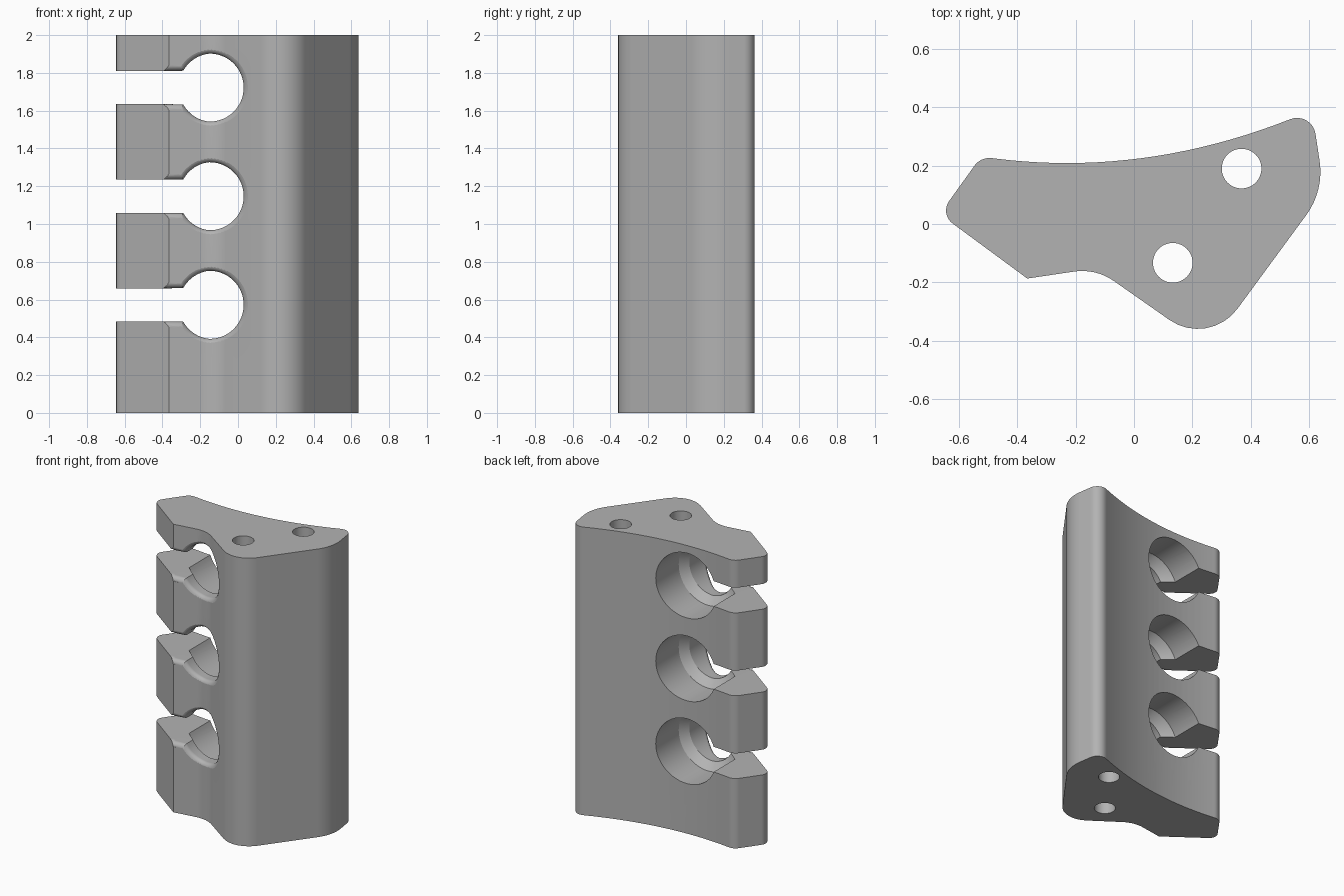
import bpy
import bmesh
from math import asin, cos, sin, pi, tan
from mathutils import Vector

cube = bpy.data.objects.get("Cube")
if cube:
    bpy.data.objects.remove(cube, do_unlink=True)

HEIGHT = 2.0
BORE_X = -0.155
SLOT = 0.0875      # half height of each slot
SLOT_START = -0.395
FILLET = 0.03


def round_corners(corners, steps=8):
    """Turn (x, y, radius) corners into a polygon with arc corners."""
    points = []
    for i, (x, y, radius) in enumerate(corners):
        p = Vector((x, y))
        if radius == 0:
            points.append(p)
            continue
        a = (Vector(corners[i - 1][:2]) - p).normalized()
        b = (Vector(corners[(i + 1) % len(corners)][:2]) - p).normalized()
        half = a.angle(b) / 2
        centre = p + (a + b).normalized() * radius / sin(half)
        start = p + a * radius / tan(half) - centre
        end = p + b * radius / tan(half) - centre
        sweep = start.angle(end)
        for k in range(steps + 1):
            t = k / steps
            arc = (start * sin((1 - t) * sweep) + end * sin(t * sweep)) / sin(sweep)
            points.append(centre + arc)
    return points


def loft(name, rings):
    """Skin a list of equal rings, cap both ends and face outwards."""
    bm = bmesh.new()
    rows = [[bm.verts.new(p) for p in ring] for ring in rings]
    n = len(rows[0])
    for low, high in zip(rows, rows[1:]):
        for i in range(n):
            j = (i + 1) % n
            bm.faces.new((low[i], low[j], high[j], high[i]))
    bm.faces.new(rows[0][::-1])
    bm.faces.new(rows[-1])
    if bm.calc_volume(signed=True) < 0:
        bmesh.ops.reverse_faces(bm, faces=bm.faces[:])
    mesh = bpy.data.meshes.new(name)
    bm.to_mesh(mesh)
    bm.free()
    obj = bpy.data.objects.new(name, mesh)
    bpy.context.collection.objects.link(obj)
    return obj


# Body outline: front and left corners, hollow back, right nose
hollow = [0.53 - 1.01 * k / 20 for k in range(21)]
corners = [(-0.366, -0.187, 0), (-0.131, -0.152, 0.19), (0.257, -0.424, 0.169),
           (0.652, 0.114, 0.25), (0.61, 0.392, 0.064)]
corners += [(x, 0.209 + (x + 0.23) ** 2 / 3.9, 0) for x in hollow]
corners += [(-0.525, 0.231, 0.064), (-0.666, 0.034, 0.055)]
outline = round_corners(corners)
body = loft("holder_body", [[(p.x, p.y, z) for p in outline] for z in (0, HEIGHT)])


def front_y(x):
    """Front surface of the body at x."""
    hits = []
    for p, q in zip(outline, outline[1:] + outline[:1]):
        if p.x != q.x and min(p.x, q.x) <= x <= max(p.x, q.x):
            hits.append(p.y + (q.y - p.y) * (x - p.x) / (q.x - p.x))
    return min(hits)


def mouth_radius(angle):
    """Front opening, a little tighter towards the slot."""
    c = cos(angle)
    return 0.18 + (0.005 if c > 0 else 0.022) * c


def keyhole(z, radius, offset, depth):
    """One keyhole ring: round bore plus a slot running out to the side."""
    edge = SLOT + offset
    limit = pi - asin(edge / (radius(pi) + offset))
    side = [(-0.8, SLOT), (SLOT_START, SLOT), (-0.37, edge)]
    ring = [(x, -h) for x, h in side]
    for k in range(57):
        a = -limit + 2 * limit * k / 56
        r = radius(a) + offset
        ring.append((BORE_X + r * cos(a), r * sin(a)))
    ring += [(x, h) for x, h in reversed(side)]
    return [(x, depth(x), z + h) for x, h in ring]


def cut(cutter):
    cutter.hide_render = True
    mod = body.modifiers.new(cutter.name, 'BOOLEAN')
    mod.operation = 'DIFFERENCE'
    mod.solver = 'EXACT'
    mod.object = cutter
    bpy.context.view_layer.objects.active = body
    bpy.ops.object.modifier_apply(modifier=mod.name)
    bpy.data.objects.remove(cutter, do_unlink=True)


# Three side-entry bores: wide at the back, tapered, rounded at the front rim
for z in (0.572, 1.147, 1.722):
    rings = [keyhole(z, lambda a: 0.225, 0, lambda x: 0.6),
             keyhole(z, lambda a: 0.225, 0, lambda x: -0.02),
             keyhole(z, mouth_radius, 0, lambda x: -0.08)]
    for k in range(7):
        t = k / 6 * pi / 2
        rise = FILLET * (1 - sin(t)) - 0.001
        rings.append(keyhole(z, mouth_radius, FILLET * (1 - cos(t)),
                             lambda x: front_y(max(x, SLOT_START)) + rise))
    rings.append(keyhole(z, mouth_radius, FILLET, lambda x: -0.7))
    cut(loft("bore_cutter", rings))

# Two vertical through holes
for x, y in ((0.369, 0.19), (0.133, -0.133)):
    circle = [(x + 0.068 * cos(k * pi / 24), y + 0.068 * sin(k * pi / 24)) for k in range(48)]
    cut(loft("hole_cutter", [[(u, v, z) for u, v in circle] for z in (-0.1, HEIGHT + 0.1)]))

# Single grey finish
grey = bpy.data.materials.new("plain_grey")
grey.use_nodes = True
colour = (0.45, 0.45, 0.45, 1)
grey.diffuse_color = colour
grey.node_tree.nodes["Principled BSDF"].inputs["Base Color"].default_value = colour
body.data.materials.clear()
body.data.materials.append(grey)

# Smooth curved walls, crisp edges
bpy.ops.object.select_all(action='DESELECT')
body.select_set(True)
bpy.context.view_layer.objects.active = body
bpy.ops.object.shade_smooth_by_angle(angle=0.5)
weighted = body.modifiers.new("weighted_normals", 'WEIGHTED_NORMAL')
weighted.keep_sharp = True
